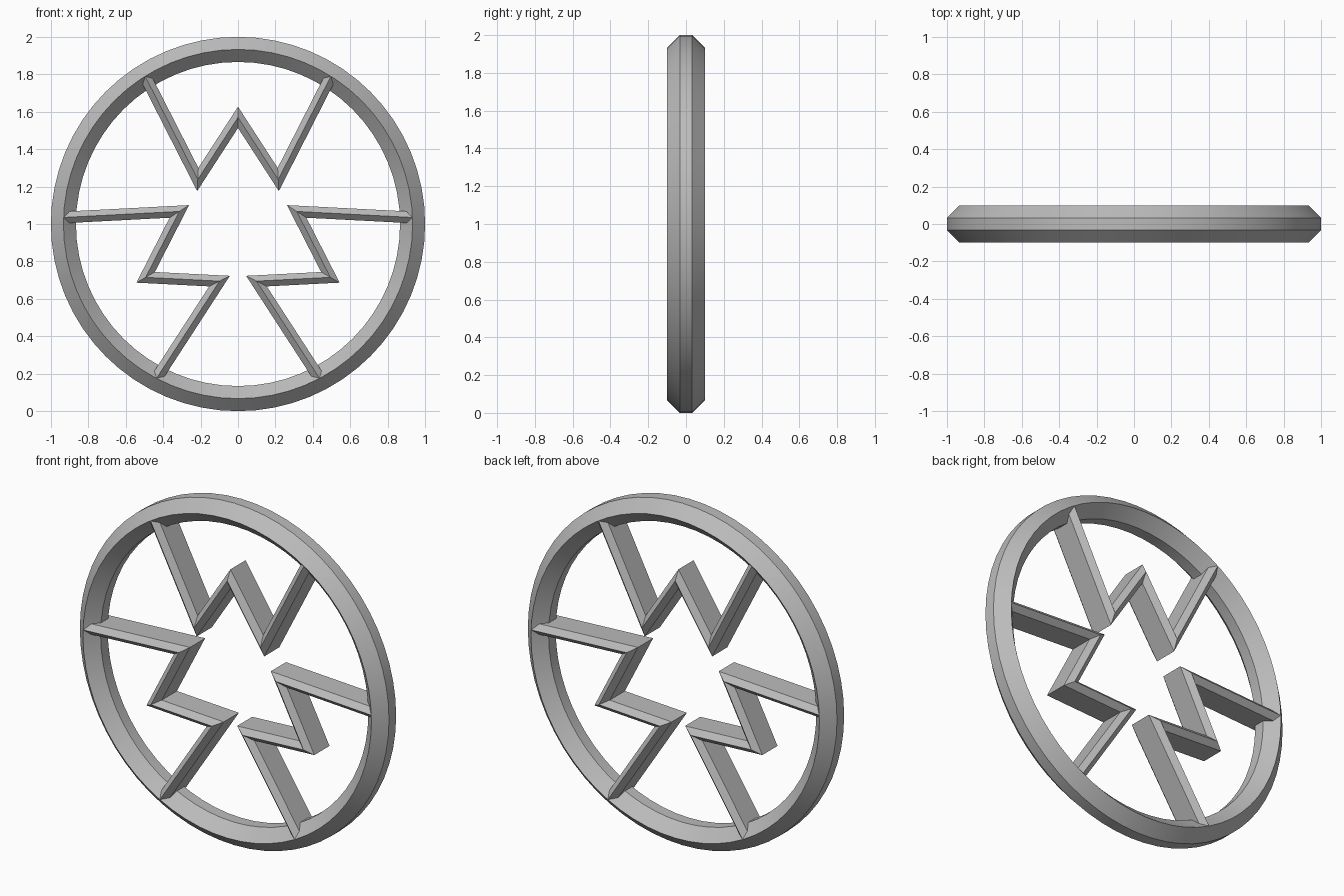
import bpy, bmesh, math
from mathutils import Vector, Matrix

if "Cube" in bpy.data.objects:
    bpy.data.objects.remove(bpy.data.objects["Cube"], do_unlink=True)

CENTRE = Matrix.Translation((0, 0, 1))

grey = bpy.data.materials.new("plain grey")
grey.use_nodes = True
colour = (0.5, 0.5, 0.5, 1)
grey.diffuse_color = colour
grey.node_tree.nodes["Principled BSDF"].inputs["Base Color"].default_value = colour


def hexagon(half_width, half_side, ridge):
    """Cross-section with a ridge front and back: (offset, y) pairs."""
    return [(half_width, -half_side), (half_width, half_side), (0, ridge),
            (-half_width, half_side), (-half_width, -half_side), (0, -ridge)]


def loft(name, sections, closed):
    bm = bmesh.new()
    loops = [[bm.verts.new(p) for p in s] for s in sections]
    pairs = list(zip(loops, loops[1:]))
    if closed:
        pairs.append((loops[-1], loops[0]))
    else:
        bm.faces.new(loops[0])
        bm.faces.new(loops[-1])
    for a, b in pairs:
        for i in range(len(a)):
            j = (i + 1) % len(a)
            bm.faces.new((a[i], a[j], b[j], b[i]))
    bmesh.ops.recalc_face_normals(bm, faces=bm.faces)
    mesh = bpy.data.meshes.new(name)
    bm.to_mesh(mesh)
    bm.free()
    mesh.materials.append(grey)
    obj = bpy.data.objects.new(name, mesh)
    bpy.context.collection.objects.link(obj)
    return obj


# Outer ring
SEGMENTS = 64
profile = hexagon(0.067, 0.033, 0.1)
rings = []
for k in range(SEGMENTS):
    a = math.tau * k / SEGMENTS
    rings.append([((0.933 + o) * math.cos(a), y, (0.933 + o) * math.sin(a))
                  for o, y in profile])
ring = loft("outer_ring", rings, True)
ring.matrix_world = CENTRE
bpy.context.view_layer.objects.active = ring
ring.select_set(True)
bpy.ops.object.shade_smooth_by_angle(angle=math.radians(25))

# Zigzag spokes, mitred at each bend
half = [(0.495, 0.787), (0.215, 0.238)]
path = [Vector((-x, z)) for x, z in half] + [Vector((0, 0.57))]
path += [Vector(p) for p in reversed(half)]
bar = hexagon(0.031, 0.07, 0.1)
sections = []
for i, p in enumerate(path):
    before = (p - path[i - 1]).normalized() if i else None
    after = (path[i + 1] - p).normalized() if i + 1 < len(path) else None
    n1, n2 = [Vector((-d.y, d.x)) for d in (before or after, after or before)]
    mitre = (n1 + n2) / (1 + n1.dot(n2))
    sections.append([(p.x + mitre.x * o, y, p.y + mitre.y * o) for o, y in bar])

for k, side in enumerate(("top", "right", "left")):
    spoke = loft(side + "_zigzag_spoke", sections, False)
    spoke.matrix_world = CENTRE @ Matrix.Rotation(math.tau * k / 3, 4, "Y")
